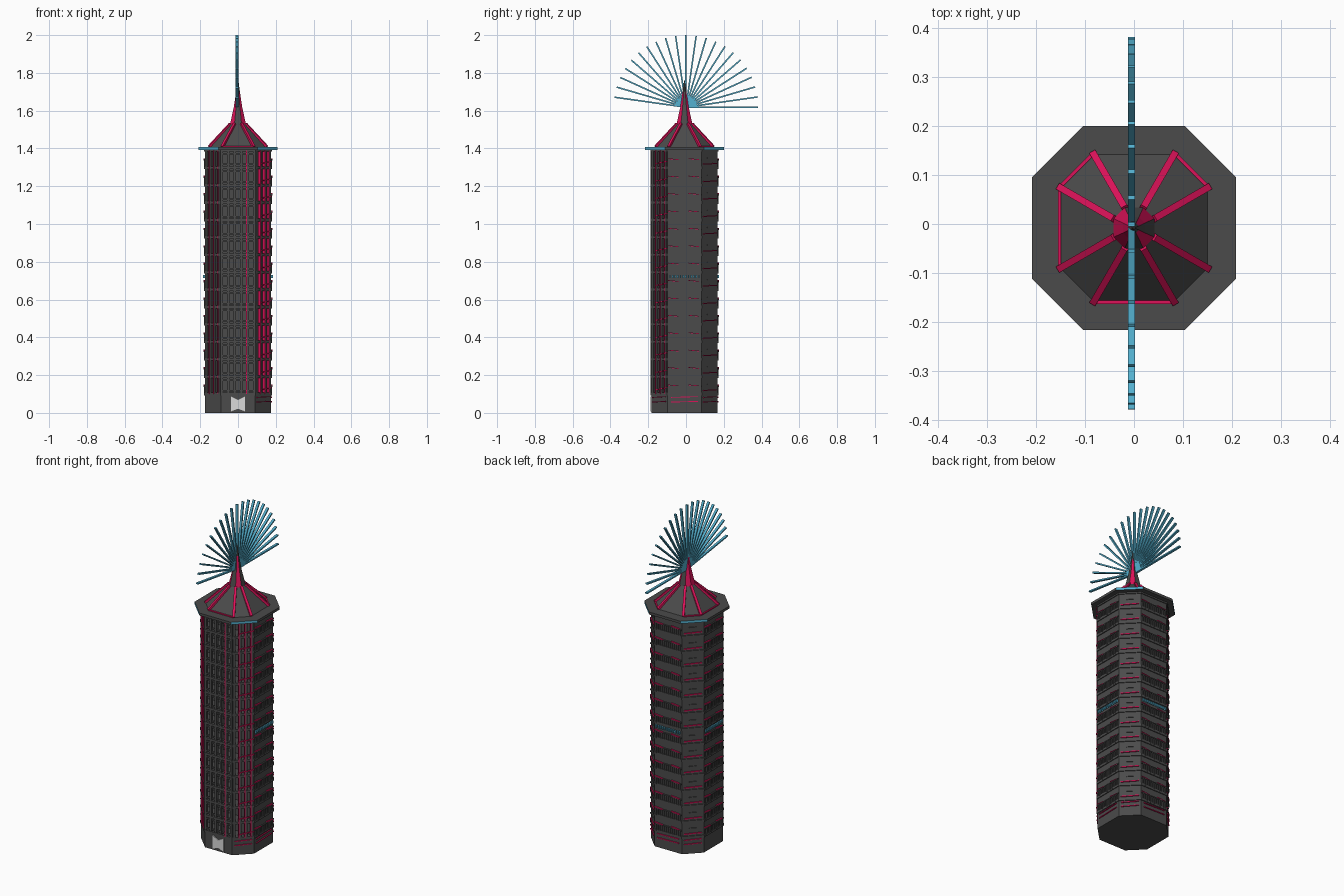
import bpy, bmesh, math
from mathutils import Vector, Matrix

if "Cube" in bpy.data.objects:
    bpy.data.objects.remove(bpy.data.objects["Cube"])


def material(name, rgb):
    m = bpy.data.materials.new(name)
    m.use_nodes = True
    m.diffuse_color = (*rgb, 1)
    m.node_tree.nodes["Principled BSDF"].inputs["Base Color"].default_value = (*rgb, 1)
    return m


charcoal = material("charcoal", (0.07, 0.07, 0.07))
crimson = material("crimson", (0.72, 0.006, 0.1))
teal = material("teal", (0.09, 0.44, 0.63))
pale = material("pale grey", (0.7, 0.7, 0.7))

CY = -0.008            # tower axis in y
HALF, CORNER = 0.175, 0.09
FLOORS, Z0, Z1 = 14, 0.1, 1.39
STEP = (Z1 - Z0) / FLOORS


def finish(bm, name, *mats):
    bmesh.ops.recalc_face_normals(bm, faces=bm.faces)
    me = bpy.data.meshes.new(name)
    bm.to_mesh(me)
    bm.free()
    for m in mats:
        me.materials.append(m)
    ob = bpy.data.objects.new(name, me)
    bpy.context.collection.objects.link(ob)
    return ob


def octagon(h, c, z):
    pts = [(h, -c), (h, c), (c, h), (-c, h), (-h, c), (-h, -c), (-c, -h), (c, -h)]
    return [Vector((x, y + CY, z)) for x, y in pts]


def loft(bm, rings):
    """Skin a stack of equal rings and cap both ends."""
    vs = [[bm.verts.new(p) for p in r] for r in rings]
    n = len(vs[0])
    for a, b in zip(vs, vs[1:]):
        for i in range(n):
            bm.faces.new((a[i], a[(i + 1) % n], b[(i + 1) % n], b[i]))
    bm.faces.new(vs[0][::-1])
    bm.faces.new(vs[-1])


def prism(name, mat, *rings):
    bm = bmesh.new()
    loft(bm, [octagon(*r) for r in rings])
    return finish(bm, name, mat)


def plate(bm, side, u, w, z, h, back, front, slope=0.0):
    """Box on a tower side (0 = +x, counted anticlockwise in eighths)."""
    a = side * math.pi / 4
    n, t = Vector((math.cos(a), math.sin(a), 0)), Vector((-math.sin(a), math.cos(a), 0))
    d = HALF if side % 2 == 0 else (HALF + CORNER) / math.sqrt(2)
    rings = []
    for zz in (z, z + h):
        ring = []
        for du, o in ((-w / 2, back), (w / 2, back), (w / 2, front), (-w / 2, front)):
            p = n * (d + o) + t * (u + du)
            ring.append(p + Vector((0, CY, zz + (slope if du > 0 else 0))))
        rings.append(ring)
    loft(bm, rings)


def beam(bm, p, q, w, d):
    """Straight bar between two points."""
    axis = q - p
    m = Matrix.Translation((p + q) / 2) @ axis.to_track_quat('Z', 'Y').to_matrix().to_4x4()
    bmesh.ops.create_cube(bm, size=1, matrix=m @ Matrix.Diagonal((w, d, axis.length, 1)))


def width(side):
    return 2 * CORNER if side % 2 == 0 else (HALF - CORNER) * math.sqrt(2)


# Base and the closed rear core; the front is an open lattice
prism("base", charcoal, (HALF, CORNER, 0), (HALF, CORNER, Z0))
bm = bmesh.new()
rings = []
for z in (Z0, Z1):
    ring = octagon(HALF, CORNER, z)[:6]
    rings.append(ring)
loft(bm, rings)
finish(bm, "rear_walls", charcoal)

# Floor slabs with slightly projecting edges
bm = bmesh.new()
for k in range(FLOORS + 1):
    z = Z0 + k * STEP
    loft(bm, [octagon(HALF + 0.005, CORNER + 0.002, z - 0.007),
              octagon(HALF + 0.005, CORNER + 0.002, z + 0.007)])
finish(bm, "floor_slabs", charcoal)

# Front lattice columns, the corner ones with crimson strips
cols, strips = bmesh.new(), bmesh.new()
H = Z1 - Z0
for i in range(6):
    plate(cols, 6, -0.085 + i * 0.034, 0.013, Z0, H, -0.012, 0.004)
for side in (5, 7):
    for i in range(4):
        u = -0.05 + i * 0.033
        plate(cols, side, u, 0.013, Z0, H, -0.012, 0.003)
        if i:
            plate(strips, side, u - 0.007, 0.004, Z0, H, -0.012, 0.006)
plate(strips, 6, 0.045, 0.005, Z0, H, -0.01, 0.005)
# Inner frames of the front windows
for k in range(FLOORS):
    for dz in (0.014, STEP - 0.022):
        plate(cols, 6, 0, 0.17, Z0 + k * STEP + dz, 0.008, -0.01, 0.001)
finish(cols, "front_columns", charcoal)
finish(strips, "front_column_strips", crimson)

# Balcony rails, ledges and crimson bands around the other sides
rails, bands = bmesh.new(), bmesh.new()
for k in range(FLOORS):
    z = Z0 + k * STEP
    for side in (0, 2, 4):
        plate(rails, side, 0, width(side), z + 0.038, 0.006, -0.002, 0.007)
        for i in range(13):
            plate(rails, side, -0.078 + i * 0.013, 0.004, z, 0.04, -0.002, 0.006)
        for u in (-0.06, 0.05):
            plate(bands, side, u, 0.055, z + 0.046, 0.004, -0.002, 0.008, -0.005)
    for side in (1, 3):
        plate(rails, side, 0, 0.04, z + 0.05, 0.004, -0.002, 0.005)
        plate(bands, side, 0, 0.1, z + 0.016, 0.005, -0.002, 0.006, 0.004)
    plate(bands, 7, 0.02, 0.08, z + 0.02, 0.004, -0.002, 0.008, 0.012)
for side in (0, 1, 2, 3, 7):
    for z in (0.055, 0.08):
        plate(bands, side, 0, width(side) * 0.8, z, 0.004, -0.002, 0.006, 0.004)
finish(rails, "balcony_rails", charcoal)
finish(bands, "floor_bands", crimson)

# Teal row of posts halfway up
bm = bmesh.new()
for side in (0, 2, 4):
    for i in range(12):
        plate(bm, side, -0.077 + i * 0.014, 0.007, 0.715, 0.016, -0.002, 0.009)
finish(bm, "teal_posts", teal)

# Entrance: plate notched at top and bottom
bm = bmesh.new()
outline = [(-0.037, 0.008), (0, 0.022), (0.037, 0.008), (0.037, 0.087), (0, 0.068), (-0.037, 0.087)]
loft(bm, [[Vector((x, CY - HALF - o, z)) for x, z in outline] for o in (-0.001, 0.005)])
finish(bm, "entrance", pale)

# Roof slab with teal corner edges
slab = prism("roof_slab", charcoal, (0.208, 0.104, 1.392), (0.208, 0.104, 1.407))
slab.data.materials.append(teal)
for f in slab.data.polygons:
    if abs(f.normal.x) > 0.4 and abs(f.normal.y) > 0.4:
        f.material_index = 1

# Roof with crimson ridges and eaves
prism("roof", charcoal, (0.152, 0.083, 1.405), (0.04, 0.018, 1.53))
low, high = octagon(0.152, 0.083, 1.409), octagon(0.04, 0.018, 1.53)
bm = bmesh.new()
for p, q in zip(low, high):
    beam(bm, p, q, 0.014, 0.014)
for i in (1, 3, 4, 6):
    beam(bm, low[i], low[(i + 1) % 8], 0.007, 0.007)
finish(bm, "roof_ridges", crimson)

# Tapering spire, crimson on its corner sides and one flank
spire = prism("spire", charcoal, (0.042, 0.019, 1.528), (0.022, 0.01, 1.62),
              (0.01, 0.004, 1.7), (0.002, 0.001, 1.76))
spire.data.materials.append(crimson)
for f in spire.data.polygons:
    n = f.normal
    if f.center.z < 1.7 and (n.x < -0.4 or abs(n.x * n.y) > 0.2):
        f.material_index = 1

# Fan of rods
bm = bmesh.new()
hub = Vector((-0.005, 0, 1.618))
for i in range(22):
    a = math.radians(172) * i / 21
    d = Vector((0, math.cos(a), math.sin(a)))
    m = Matrix.Translation(hub + d * 0.191) @ Matrix.Rotation(a, 4, 'X')
    bmesh.ops.create_cube(bm, size=1, matrix=m @ Matrix.Diagonal((0.014, 0.382, 0.008, 1)))
finish(bm, "fan_rods", teal)
